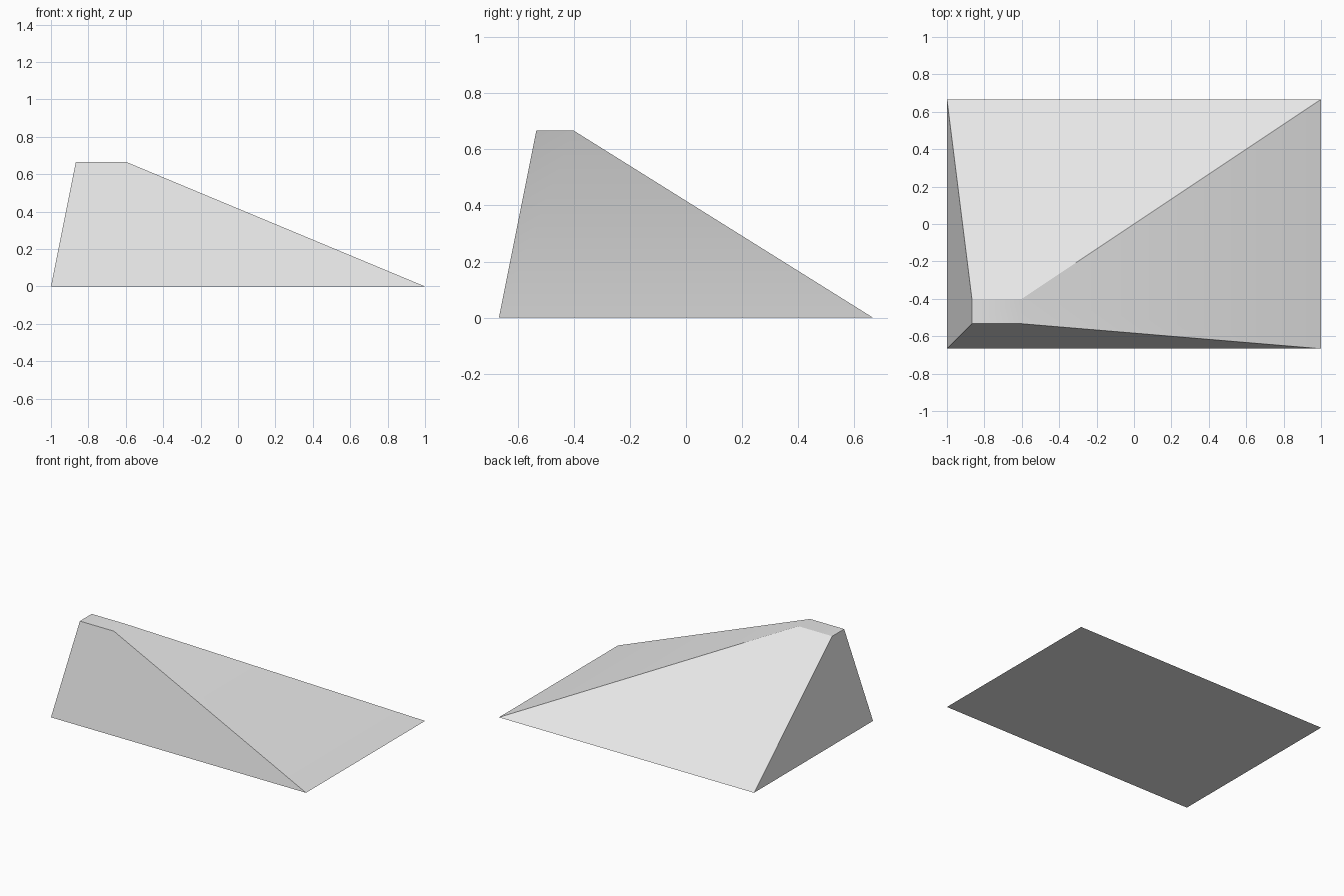
import bpy
import bmesh
import math

cube = bpy.data.objects.get("Cube")
if cube:
    bpy.data.objects.remove(cube, do_unlink=True)

# Plain grey surface
grey = bpy.data.materials.new("light_grey")
grey.use_nodes = True
colour = (0.8, 0.8, 0.8, 1.0)
grey.diffuse_color = colour
grey.node_tree.nodes["Principled BSDF"].inputs["Base Color"].default_value = colour


def rectangle(bm, x0, x1, y0, y1, z):
    """Four corner vertices, counter-clockwise from above."""
    return [bm.verts.new((x, y, z)) for x, y in ((x0, y0), (x1, y0), (x1, y1), (x0, y1))]


# Ramp: wide base lofted to a small flat top near the front right corner
bm = bmesh.new()
base = rectangle(bm, -1, 1, -0.6667, 0.6667, 0)
top = rectangle(bm, -0.8667, -0.6, -0.5333, -0.4, 0.6667)
bm.faces.new(base[::-1])
bm.faces.new(top)
for i in range(4):
    j = (i + 1) % 4
    bm.faces.new((base[i], base[j], top[j], top[i]))
bmesh.ops.recalc_face_normals(bm, faces=bm.faces)

mesh = bpy.data.meshes.new("corner_ramp")
bm.to_mesh(mesh)
bm.free()
mesh.materials.append(grey)
ramp = bpy.data.objects.new("corner_ramp", mesh)
bpy.context.collection.objects.link(ramp)

# The shallow edge of the flat top blends into the long slope
bpy.ops.object.select_all(action="DESELECT")
ramp.select_set(True)
bpy.context.view_layer.objects.active = ramp
bpy.ops.object.shade_smooth_by_angle(angle=math.radians(30))
